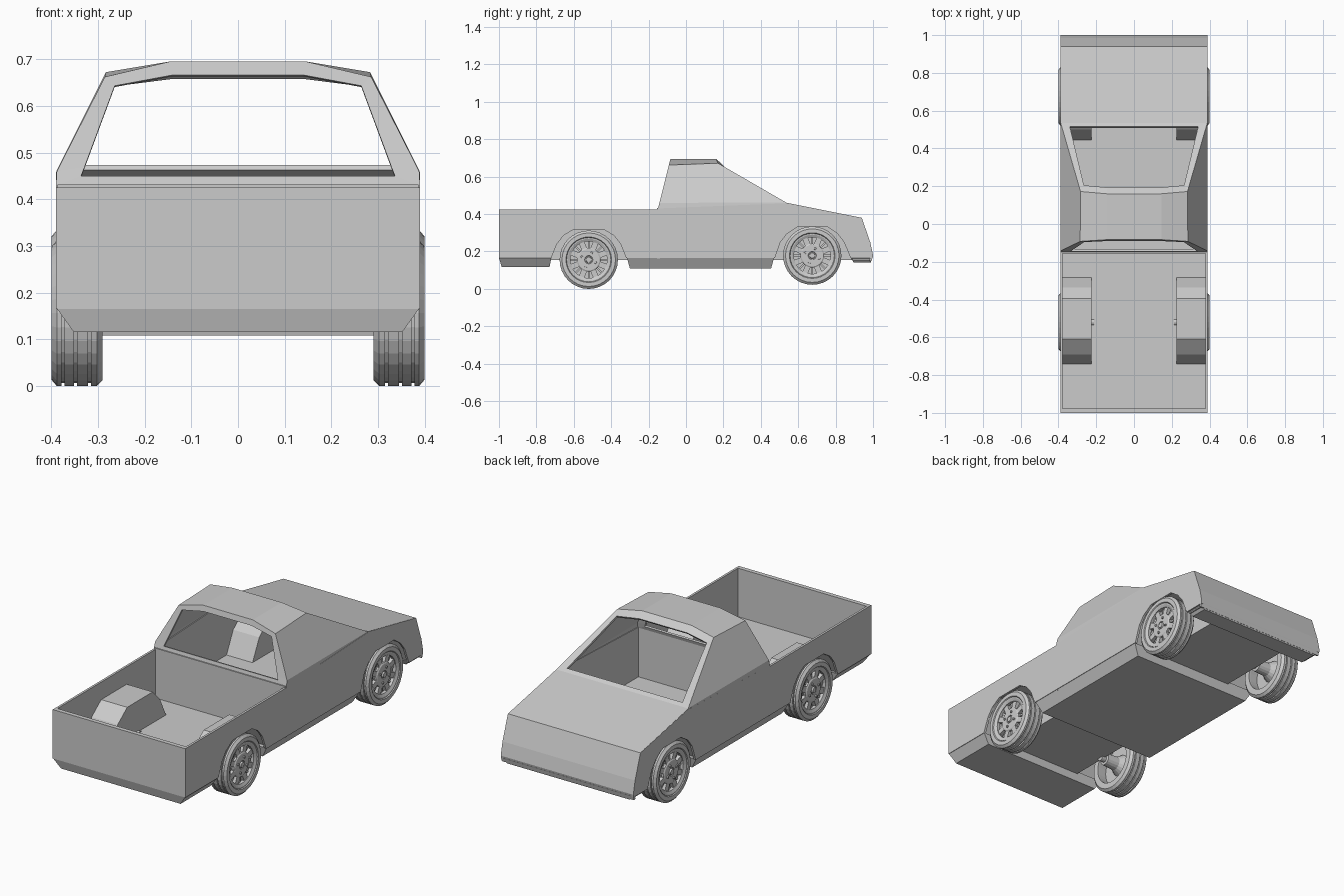
import bpy, bmesh, math
from mathutils import Matrix

if "Cube" in bpy.data.objects:
    bpy.data.objects.remove(bpy.data.objects["Cube"])


def make(name, verts, faces, mirror=False, thick=0):
    bm = bmesh.new()
    vs = [bm.verts.new(v) for v in verts]
    for f in faces:
        bm.faces.new([vs[i] for i in f])
    bmesh.ops.recalc_face_normals(bm, faces=bm.faces[:])
    me = bpy.data.meshes.new(name)
    bm.to_mesh(me)
    bm.free()
    ob = bpy.data.objects.new(name, me)
    bpy.context.collection.objects.link(ob)
    if thick:
        m = ob.modifiers.new("thickness", 'SOLIDIFY')
        m.thickness = thick
        m.offset = -1
    if mirror:
        m = ob.modifiers.new("mirror", 'MIRROR')
        m.use_mirror_merge = False
    return ob


def prism(name, pts, a, b, axis='x', mirror=False):
    """Extrude a (y,z) profile along x, or an (x,y) outline along z."""
    place = (lambda p, t: (t, *p)) if axis == 'x' else (lambda p, t: (*p, t))
    n = len(pts)
    verts = [place(p, t) for t in (a, b) for p in pts]
    faces = [list(range(n)), list(range(n, 2 * n))]
    faces += [(i, (i + 1) % n, n + (i + 1) % n, n + i) for i in range(n)]
    return make(name, verts, faces, mirror)


def rect(y0, y1, z0, z1):
    return [(y0, z0), (y1, z0), (y1, z1), (y0, z1)]


def sill(name, top, bottom):
    """Lower body section tapering inwards: (half width, y0, y1, z)."""
    verts = [p for x, y0, y1, z in (top, bottom)
             for p in ((-x, y0, z), (x, y0, z), (x, y1, z), (-x, y1, z))]
    faces = [(0, 1, 2, 3), (4, 5, 6, 7)]
    faces += [(i, (i + 1) % 4, 4 + (i + 1) % 4, 4 + i) for i in range(4)]
    return make(name, verts, faces)


def lathe(name, profile, y, z, steps=32, closed=True):
    """Revolve an (x, radius) profile round the wheel axis, mirrored."""
    n = len(profile)
    verts = [(x, y + r * math.cos(2 * math.pi * k / steps),
              z + r * math.sin(2 * math.pi * k / steps))
             for k in range(steps) for x, r in profile]
    faces = []
    for k in range(steps):
        a, b = k * n, (k + 1) % steps * n
        for i in range(n if closed else n - 1):
            j = (i + 1) % n
            faces.append((a + i, a + j, b + j, b + i))
    if not closed:
        for i in (0, n - 1):
            faces.append([k * n + i for k in range(steps)])
    return make(name, verts, faces, True)


# Side panels with wheel arches
rear_arch = [(-.72, .165), (-.69, .24), (-.655, .285), (-.60, .318),
             (-.44, .318), (-.385, .285), (-.35, .24), (-.32, .165)]
front_arch = [(.475, .165), (.505, .25), (.54, .295), (.60, .333),
              (.755, .333), (.81, .295), (.845, .25), (.88, .165)]
prism("side_panel", [(-1, .165)] + rear_arch + front_arch +
      [(.998, .165), (1, .18), (.985, .25), (.94, .38), (.54, .458),
       (-.15, .43), (-.15, .425), (-1, .425)], .378, .39, mirror=True)

# Bed walls
prism("tailgate", rect(-1, -.977, .165, .425), -.388, .388)
prism("cab_back_wall", rect(-.155, -.14, .16, .432), -.386, .386)

# Floor with wheel notches
half = [(.38, -.98), (.38, -.73), (.23, -.73), (.23, -.29), (.38, -.29),
        (.38, .45), (.23, .45), (.23, .89), (.38, .89), (.38, .99)]
prism("floor", half + [(-x, y) for x, y in reversed(half)], .155, .167, 'z')

# Lower sills
sill("rear_sill", (.388, -1, -.72, .166), (.352, -.985, -.73, .116))
sill("centre_sill", (.388, -.315, .47, .166), (.355, -.30, .455, .108))
sill("front_sill", (.388, .88, .998, .17), (.362, .895, .988, .142))

# Hood and nose
nose = [(.535, .461), (.94, .38), (.985, .25), (1, .18), (.992, .148)]
make("hood", [(s * .389, y, z) for y, z in nose for s in (-1, 1)],
     [(2 * i, 2 * i + 1, 2 * i + 3, 2 * i + 2) for i in range(len(nose) - 1)],
     thick=.012)

# Cab: four hoops from rear window edge to windscreen edge
hoops = [
    [(.336, -.145, .45), (.329, -.140, .468), (.264, -.096, .643), (.14, -.09, .666)],
    [(.39, -.15, .428), (.388, -.142, .46), (.285, -.092, .662), (.145, -.083, .695)],
    [(.39, .545, .455), (.388, .535, .462), (.283, .172, .672), (.145, .16, .695)],
    [(.34, .515, .473), (.335, .497, .483), (.265, .205, .652), (.14, .193, .667)],
]
verts = [p for h in hoops for p in h + [(-x, y, z) for x, y, z in reversed(h)]]
faces = []
for h in range(3):
    for i in range(7 if h == 1 else 8):
        j = (i + 1) % 8
        faces.append((h * 8 + i, h * 8 + j, h * 8 + 8 + j, h * 8 + 8 + i))
make("cab", verts, faces, thick=.012)

# Inner wheel wells
wells = {
    "rear": [(-.745, .16), (-.69, .27), (-.61, .332), (-.395, .332), (-.335, .27), (-.28, .16)],
    "front": [(.44, .16), (.50, .28), (.58, .348), (.77, .348), (.85, .28), (.90, .16)],
}
for end, pts in wells.items():
    n = len(pts)
    make(end + "_wheel_well", [(x, *p) for x in (.225, .38) for p in pts],
         [list(range(n))] + [(i, i + 1, n + i + 1, n + i) for i in range(n - 1)],
         True, .008)

# Wheels
R = .156
tread = [(.29, .112), (.29, .143), (.302, R)]
for x in (.318, .348, .375):
    tread += [(x - .003, R), (x - .003, R - .007), (x + .003, R - .007), (x + .003, R)]
tread += [(.388, R), (.399, .143), (.399, .122), (.393, .118), (.30, .112)]
for end, cy, cz in (("rear", -.52, R), ("front", .675, .178)):
    lathe(end + "_tyre", tread, cy, cz)
    lathe(end + "_rim", [(.37, .098), (.37, .118), (.395, .118), (.395, .112), (.388, .098)], cy, cz)
    lathe(end + "_wheel_back", [(.345, .115), (.36, .115)], cy, cz, closed=False)
    lathe(end + "_hub", [(.355, .064), (.384, .064), (.388, .058), (.388, .022),
                         (.384, .020), (.384, .016), (.392, .014)], cy, cz, 24, False)
    lathe(end + "_axle_stub", [(.213, .018), (.24, .018), (.242, .032), (.31, .036),
                               (.35, .06)], cy, cz, 16, False)
    # Spokes and wheel nuts
    bm = bmesh.new()
    for k in range(8):
        turn = Matrix.Translation((0, cy, cz)) @ Matrix.Rotation(k * math.pi / 4 + math.pi / 8, 4, 'X')
        bmesh.ops.create_cube(bm, size=1, matrix=turn @ Matrix.Translation((.372, .08, 0))
                              @ Matrix.Diagonal((.024, .05, .03, 1)))
        bmesh.ops.create_cube(bm, size=1, matrix=turn @ Matrix.Rotation(math.pi / 8, 4, 'X')
                              @ Matrix.Translation((.366, .08, 0))
                              @ Matrix.Diagonal((.016, .05, .01, 1)))
        if k % 2:
            bmesh.ops.create_cone(bm, cap_ends=True, segments=6, radius1=.007, radius2=.006,
                                  depth=.01, matrix=turn @ Matrix.Translation((.39, .04, 0))
                                  @ Matrix.Rotation(math.pi / 2, 4, 'Y'))
    me = bpy.data.meshes.new(end + "_spokes")
    bm.to_mesh(me)
    bm.free()
    ob = bpy.data.objects.new(end + "_spokes", me)
    bpy.context.collection.objects.link(ob)
    ob.modifiers.new("mirror", 'MIRROR').use_mirror_merge = False
